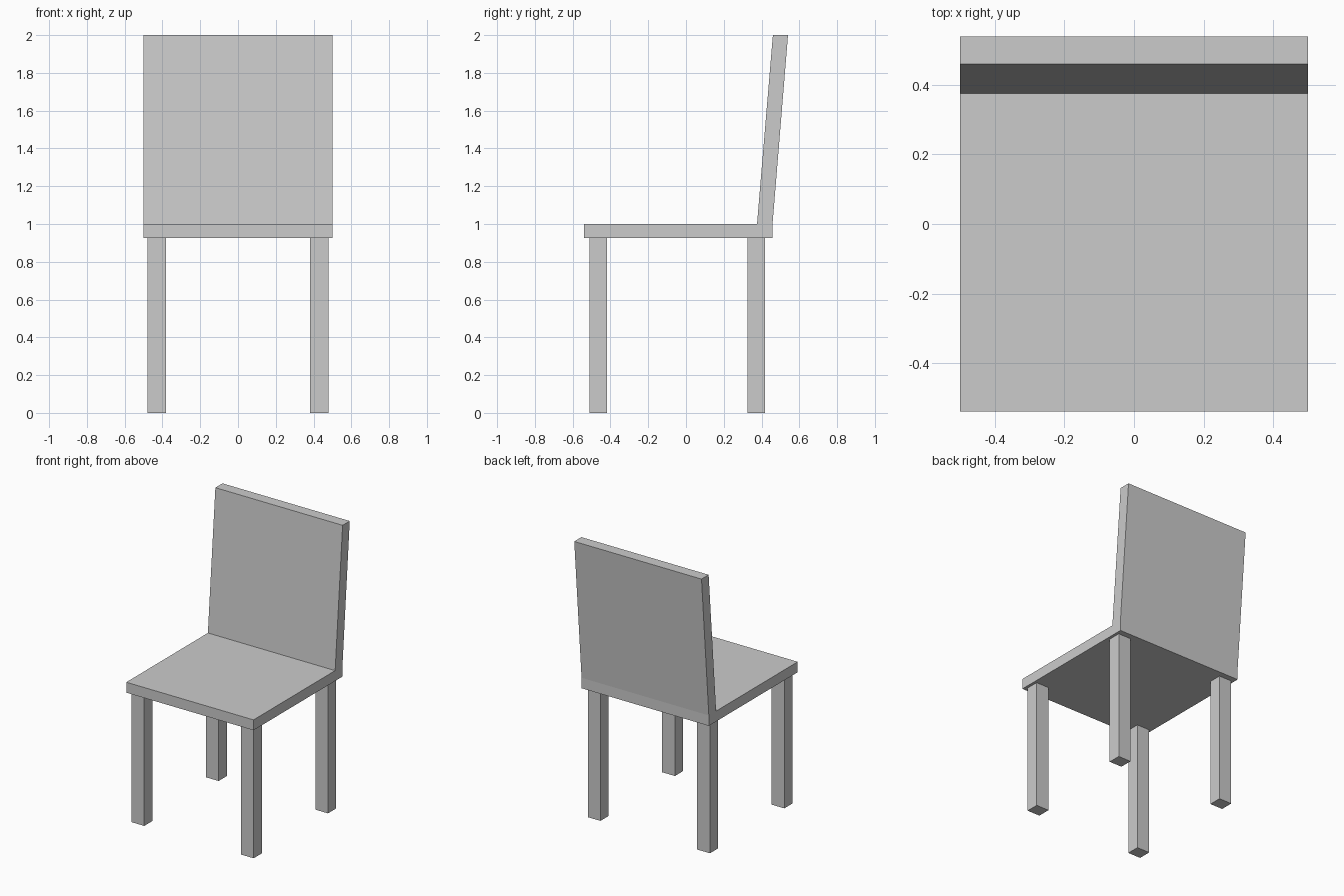
import bpy
import bmesh
from mathutils import Vector

if "Cube" in bpy.data.objects:
    bpy.data.objects.remove(bpy.data.objects["Cube"])


def finish(bm, name):
    bmesh.ops.recalc_face_normals(bm, faces=bm.faces)
    mesh = bpy.data.meshes.new(name)
    bm.to_mesh(mesh)
    bm.free()
    obj = bpy.data.objects.new(name, mesh)
    bpy.context.collection.objects.link(obj)
    return obj


def extrude_profile(name, profile, half_width):
    """Extrude a closed (y, z) side profile along x."""
    bm = bmesh.new()
    side = bm.faces.new([bm.verts.new((-half_width, y, z)) for y, z in profile])
    new = bmesh.ops.extrude_face_region(bm, geom=[side], use_keep_orig=True)["geom"]
    verts = [g for g in new if isinstance(g, bmesh.types.BMVert)]
    bmesh.ops.translate(bm, verts=verts, vec=(2 * half_width, 0, 0))
    return finish(bm, name)


def box(name, low, high):
    low, high = Vector(low), Vector(high)
    bm = bmesh.new()
    bmesh.ops.create_cube(bm, size=1)
    bmesh.ops.scale(bm, verts=bm.verts, vec=high - low)
    bmesh.ops.translate(bm, verts=bm.verts, vec=(low + high) / 2)
    return finish(bm, name)


SEAT_BOTTOM = 0.926

# Seat slab running up into the leaning backrest
extrude_profile("seat_and_backrest", [
    (-0.54, SEAT_BOTTOM), (0.458, SEAT_BOTTOM), (0.458, 1.0),
    (0.54, 2.0), (0.46, 2.0), (0.376, 1.0), (-0.54, 1.0),
], 0.5)

# Four straight legs
for end, y in (("front", -0.51), ("back", 0.325)):
    for side, x in (("left", -0.48), ("right", 0.38)):
        box(f"{end}_{side}_leg", (x, y, 0), (x + 0.1, y + 0.092, SEAT_BOTTOM))
